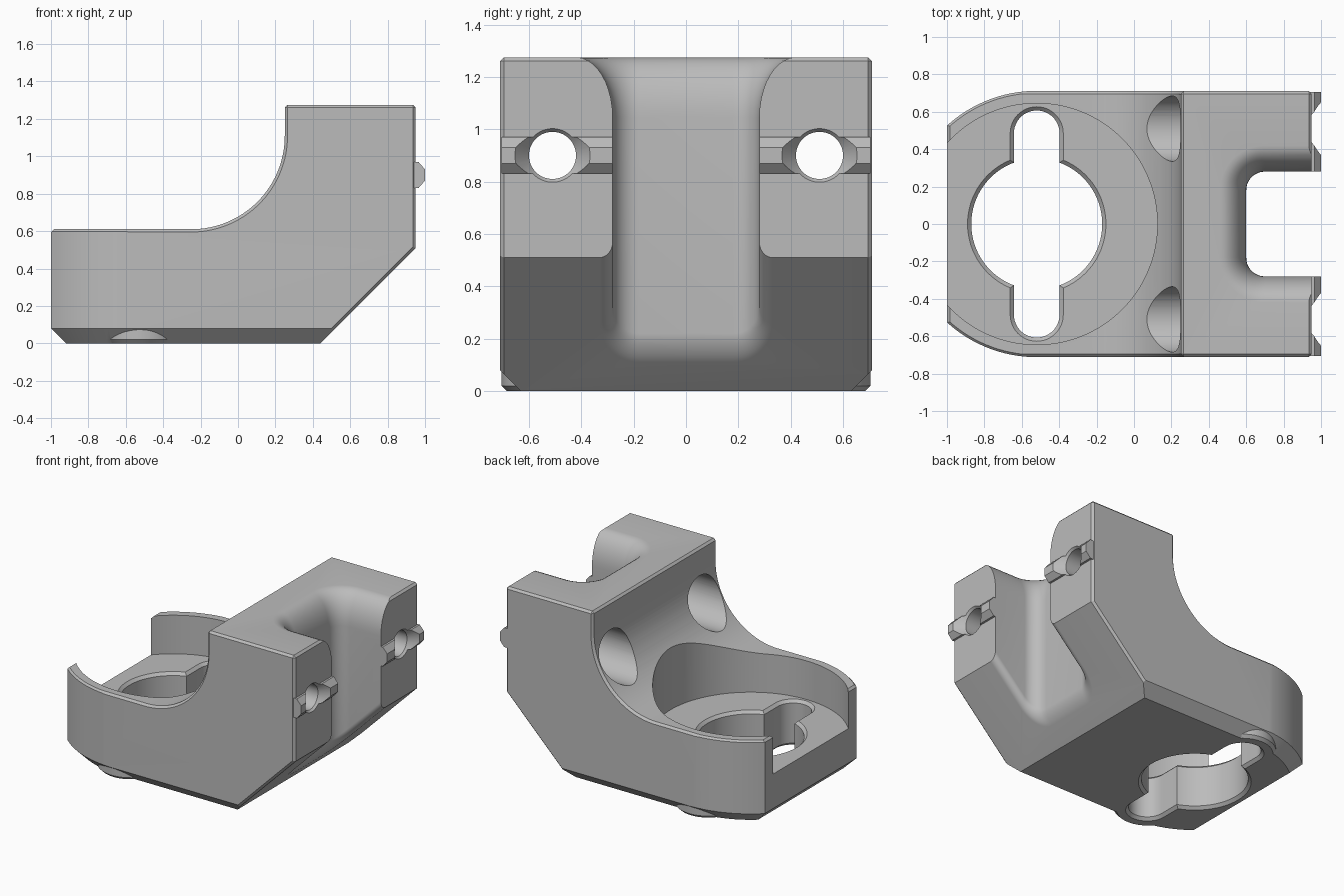
import bpy
import bmesh
from math import sin, cos, pi

cube = bpy.data.objects.get("Cube")
if cube:
    bpy.data.objects.remove(cube, do_unlink=True)

grey = bpy.data.materials.new("plain grey")
grey.use_nodes = True
grey.diffuse_color = (0.5, 0.5, 0.5, 1)
grey.node_tree.nodes["Principled BSDF"].inputs["Base Color"].default_value = (0.5, 0.5, 0.5, 1)


def loft(name, rings):
    """Closed solid through rings that share one point count."""
    bm = bmesh.new()
    loops = [[bm.verts.new(p) for p in ring] for ring in rings]
    n = len(loops[0])
    for a, b in zip(loops, loops[1:]):
        for i in range(n):
            j = (i + 1) % n
            bm.faces.new((a[i], a[j], b[j], b[i]))
    bm.faces.new(loops[0][::-1])
    bm.faces.new(loops[-1])
    bmesh.ops.recalc_face_normals(bm, faces=bm.faces)
    mesh = bpy.data.meshes.new(name)
    bm.to_mesh(mesh)
    bm.free()
    ob = bpy.data.objects.new(name, mesh)
    bpy.context.collection.objects.link(ob)
    return ob


def arc(cx, cy, r, start, end, steps):
    return [(cx + r * cos(start + (end - start) * i / steps),
             cy + r * sin(start + (end - start) * i / steps)) for i in range(steps + 1)]


def circle(cx, cy, r, steps=80):
    return arc(cx, cy, r, 0, 2 * pi, steps)[:-1]


def flat(points, z):
    return [(x, y, z) for x, y in points]


def apply(ob, mod):
    bpy.context.view_layer.objects.active = ob
    bpy.ops.object.modifier_apply(modifier=mod.name)


def combine(ob, tool, operation):
    mod = ob.modifiers.new("combine", 'BOOLEAN')
    mod.operation = operation
    mod.solver = 'EXACT'
    mod.object = tool
    apply(ob, mod)
    bpy.data.objects.remove(tool, do_unlink=True)


# Side profile of the bracket, with narrow chamfers on square edges
CX = -0.52
profile = [(-1, 0.08), (-0.92, 0), (0.44, 0), (0.95, 0.51), (0.95, 1.275), (0.25, 1.275)]
profile += arc(-0.25, 1.11, 0.5, 0, -pi / 2, 32) + [(-1, 0.61)]
body = loft("bracket_body", [[(x, y, z) for x, z in profile] for y in (-0.71, 0.71)])
bevel = body.modifiers.new("chamfer", 'BEVEL')
bevel.width = 0.015
bevel.segments = 1
bevel.limit_method = 'ANGLE'
bevel.angle_limit = 0.9
apply(body, bevel)


# Rounded end in plan, chamfered at the foot and along the rim
def plan(z, inset, rim=0):
    w = 0.712 - inset
    pts = [(2, -w), (-0.3, -w)]
    pts += arc(CX, 0, w - rim, -pi / 2, -3 * pi / 2, 64)
    return flat(pts + [(-0.3, w), (2, w)], z)


end_shape = loft("end_shape", [plan(-0.02, 0.1), plan(0.08, 0), plan(0.597, 0),
                               plan(0.612, 0, 0.014), plan(1.5, 0, 0.014)])
combine(body, end_shape, 'INTERSECT')

# Locating ridge on the back face and bosses below the slot ends
ridge = [(0.9, 0.83), (0.965, 0.83), (1, 0.87), (1, 0.93), (0.965, 0.97), (0.9, 0.97)]
for side in (-1, 1):
    ends = [[(x, side * y, z) for x, z in ridge] for y in (0.2, 0.705)]
    combine(body, loft("ridge", ends), 'UNION')
    boss = [flat(circle(CX, side * 0.485, r), z) for z, r in ((0, 0.2), (0.02, 0.22), (0.12, 0.22))]
    combine(body, loft("boss", boss), 'UNION')


# Channel in the back, flared at the top and at the sloping underside
def channel(offset):
    r = 0.1 + offset
    pts = [(1.2, -0.18 - r)] + arc(0.7, -0.18, r, -pi / 2, -pi, 14)
    return pts + arc(0.7, 0.18, r, pi, pi / 2, 14) + [(1.2, 0.18 + r)]


def sloped(offset, h):
    return [(x, y, x - 0.44 + h) for x, y in channel(offset)]


STEPS = 10
turns = [pi / 2 * i / STEPS for i in range(STEPS + 1)]
rings = [sloped(0.05, -0.1)]
rings += [sloped(0.05 * (1 - cos(t)), 0.06 - 0.06 * sin(t)) for t in reversed(turns)]
rings += [flat(channel(0.14 * (1 - cos(t))), 1.045 + 0.23 * sin(t)) for t in turns]
rings.append(flat(channel(0.14), 1.35))
combine(body, loft("channel", rings), 'DIFFERENCE')

# Round pocket, open at the end
pocket = [flat(circle(CX, 0, 0.645, 128), z) for z in (0.33, 1.2)]
combine(body, loft("pocket", pocket), 'DIFFERENCE')

# Floor opening: a round hole crossed by a round-ended slot
levels = [(-0.02, 0.04), (0.02, 0), (0.31, 0), (0.34, 0.03)]
hole = [flat(circle(CX, 0, 0.35 + grow), z) for z, grow in levels]
combine(body, loft("floor_hole", hole), 'DIFFERENCE')


def slot(r):
    return arc(CX, 0.485, r, 0, pi, 24) + arc(CX, -0.485, r, pi, 2 * pi, 24)


combine(body, loft("floor_slot", [flat(slot(0.122 + grow), z) for z, grow in levels]), 'DIFFERENCE')

# Counterbored bolt holes, countersunk through the ridge
bore = [(-0.5, 0.175), (0.6, 0.175), (0.6, 0.09), (0.935, 0.09), (1.02, 0.16)]
for side in (-1, 1):
    rings = [[(x, y, z) for y, z in circle(side * 0.51, 0.9, r, 64)] for x, r in bore]
    combine(body, loft("bolt_hole", rings), 'DIFFERENCE')

# Finish
body.data.materials.clear()
body.data.materials.append(grey)
for face in body.data.polygons:
    face.material_index = 0
bpy.ops.object.select_all(action='DESELECT')
body.select_set(True)
bpy.context.view_layer.objects.active = body
bpy.ops.object.shade_smooth_by_angle(angle=0.5)
